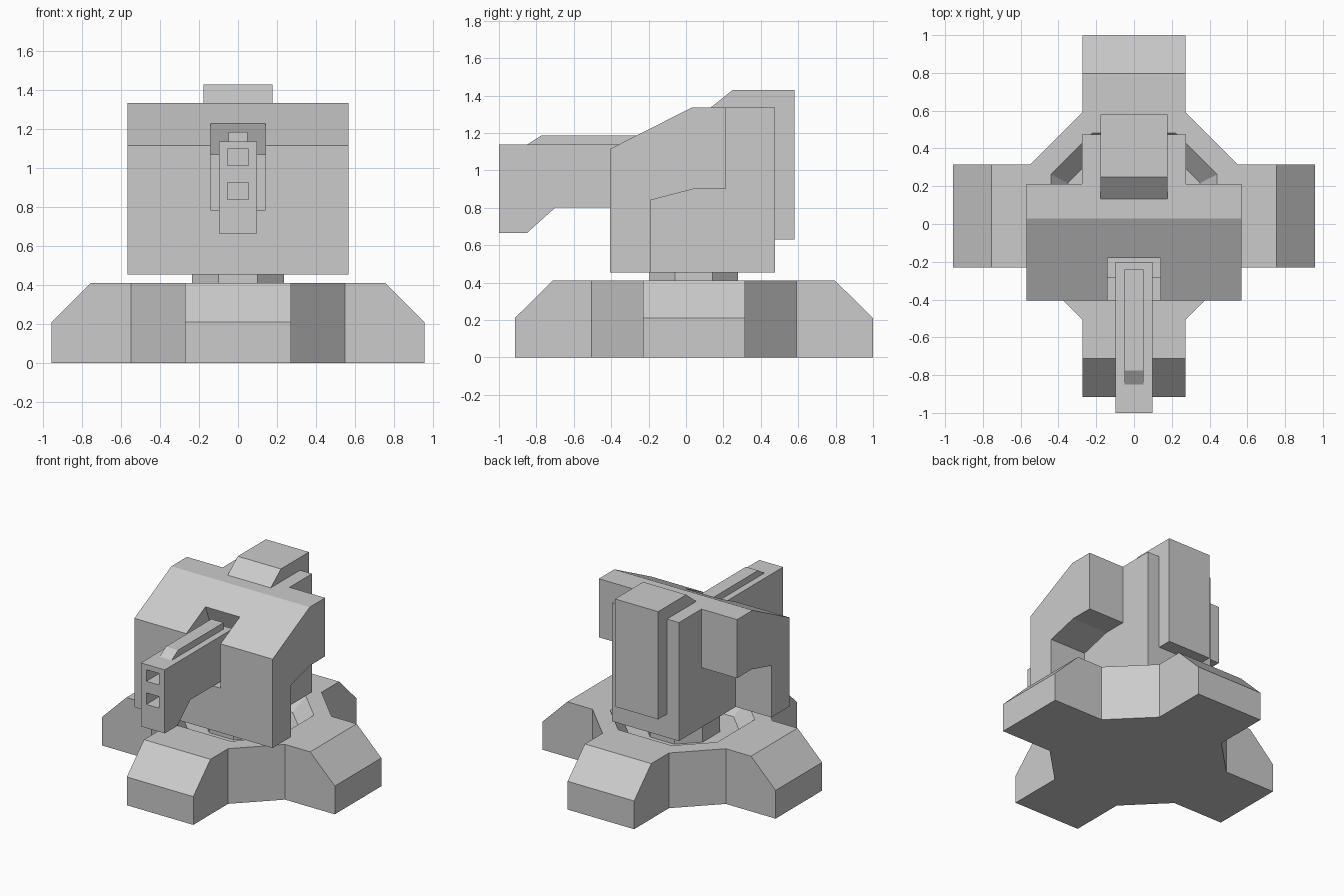
import bpy, bmesh

if "Cube" in bpy.data.objects:
    bpy.data.objects.remove(bpy.data.objects["Cube"], do_unlink=True)

GREY = (0.6, 0.6, 0.6, 1.0)
grey = bpy.data.materials.new("plain_grey")
grey.use_nodes = True
grey.diffuse_color = GREY
grey.node_tree.nodes["Principled BSDF"].inputs["Base Color"].default_value = GREY


def loft(name, rings):
    """Closed solid through rings of equal point count."""
    bm = bmesh.new()
    loops = [[bm.verts.new(p) for p in ring] for ring in rings]
    n = len(loops[0])
    for a, b in zip(loops, loops[1:]):
        for i in range(n):
            j = (i + 1) % n
            bm.faces.new((a[i], a[j], b[j], b[i]))
    bm.faces.new(loops[0][::-1])
    bm.faces.new(loops[-1])
    bmesh.ops.recalc_face_normals(bm, faces=bm.faces)
    mesh = bpy.data.meshes.new(name)
    bm.to_mesh(mesh)
    bm.free()
    mesh.materials.append(grey)
    obj = bpy.data.objects.new(name, mesh)
    bpy.context.collection.objects.link(obj)
    return obj


def prism(name, profile, x0, x1):
    """Side profile of (y, z) points swept from x0 to x1."""
    return loft(name, [[(x, y, z) for y, z in profile] for x in (x0, x1)])


def box(y0, y1, z0, z1):
    return [(y0, z0), (y1, z0), (y1, z1), (y0, z1)]


def cut(target, cutters):
    """Subtract the cutters, bake the result and delete them."""
    for c in cutters:
        c.hide_render = True
        mod = target.modifiers.new("cut", 'BOOLEAN')
        mod.operation = 'DIFFERENCE'
        mod.solver = 'EXACT'
        mod.object = c
    bpy.context.view_layer.update()
    deps = bpy.context.evaluated_depsgraph_get()
    baked = bpy.data.meshes.new_from_object(target.evaluated_get(deps))
    target.modifiers.clear()
    target.data = baked
    for c in cutters:
        bpy.data.objects.remove(c, do_unlink=True)


# Cross-shaped base with bevelled arm ends
CY = 0.042      # y of the turning axis


def cross(tip, z):
    pts, x, y = [], 1, 0
    for _ in range(4):
        for u, v in ((tip, -0.273), (tip, 0.273), (0.548, 0.273)):
            pts.append((u * x - v * y, u * y + v * x + CY, z))
        x, y = -y, x
    return pts


def cross_ring(tip, z):
    # each arm adds its own tip edge and root corners
    pts, x, y = [], 1, 0
    for _ in range(4):
        for u, v in ((0.548, -0.273), (tip, -0.273), (tip, 0.273), (0.548, 0.273)):
            pts.append((u * x - v * y, u * y + v * x + CY, z))
        x, y = -y, x
    return pts


def octagon(apothem, corner, z):
    pts, x, y = [], 1, 0
    for _ in range(4):
        for u, v in ((apothem, -corner), (apothem, corner)):
            pts.append((u * x - v * y, u * y + v * x + CY, z))
        x, y = -y, x
    return pts


base = loft("cross_base", [cross_ring(0.957, 0), cross_ring(0.957, 0.21),
                           cross_ring(0.755, 0.41)])
# Sloped dish around the turning pedestal
cut(base, [loft("dish_cutter", [octagon(0.35, 0.175, 0.31), octagon(0.44, 0.22, 0.41),
                                octagon(0.44, 0.22, 0.6)])])
loft("pedestal", [octagon(0.237, 0.1, 0.30), octagon(0.237, 0.1, 0.47)])

# Turret hull: full-width block, narrowed at the rear, with a gun recess
hull = prism("turret_hull", [(-0.405, 0.455), (0.475, 0.455), (0.475, 1.335),
                             (0.03, 1.335), (-0.405, 1.115)], -0.568, 0.568)
rear = [(-0.19, 0.3), (0.7, 0.3), (0.7, 1.6), (0.212, 1.6), (0.212, 0.90),
        (0.04, 0.90), (-0.19, 0.84)]
recess = [(-0.6, 0.785), (-0.285, 0.785), (-0.285, 1.07), (-0.12, 1.07),
          (-0.18, 1.228), (-0.23, 1.4), (-0.6, 1.4)]
cut(hull, [prism("rear_cutter_left", rear, 0.275, 0.8),
           prism("rear_cutter_right", rear, -0.8, -0.275),
           prism("recess_cutter", recess, -0.141, 0.141)])

# Pack on the back, hooked over the roof
prism("rear_pack", [(0.125, 1.33), (0.25, 1.43), (0.58, 1.43), (0.58, 0.63),
                    (0.44, 0.63), (0.44, 1.30), (0.125, 1.30)], -0.177, 0.177)

# Gun with two square muzzle openings
gun = prism("gun", [(-1.0, 0.665), (-0.85, 0.665), (-0.70, 0.80), (-0.2, 0.80),
                    (-0.2, 1.137), (-1.0, 1.137)], -0.098, 0.098)
cut(gun, [prism("muzzle_cutter", box(-1.1, -0.85, z, z + 0.086), -0.053, 0.053)
          for z in (0.84, 1.012)])

# Sight rail along the gun's top
prism("gun_rail", [(-0.85, 1.13), (-0.85, 1.137), (-0.775, 1.185), (-0.24, 1.185),
                   (-0.24, 1.13)], -0.05, 0.05)
